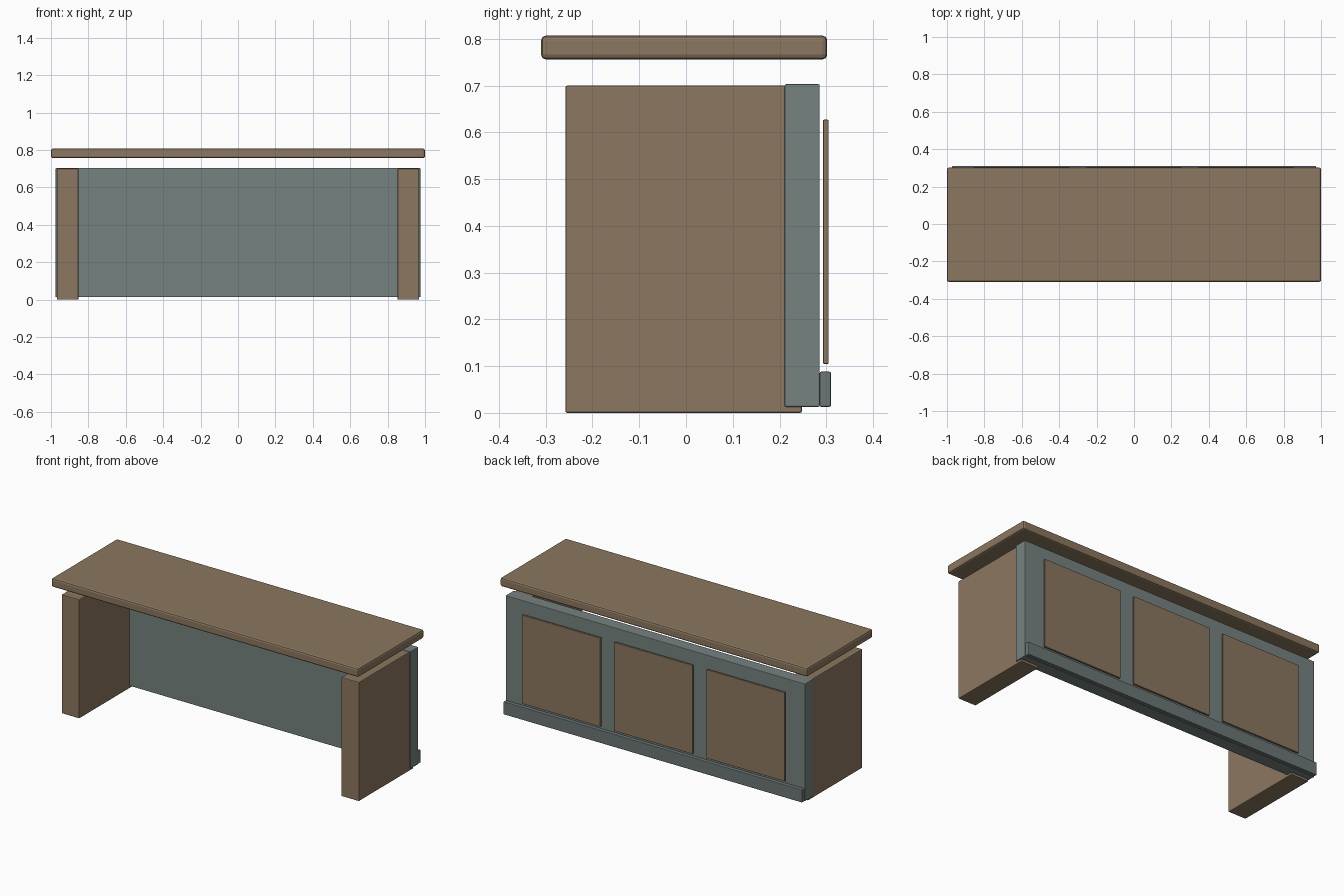
import bpy

if "Cube" in bpy.data.objects:
    bpy.data.objects.remove(bpy.data.objects["Cube"])


def material(name, rgb):
    m = bpy.data.materials.new(name)
    m.diffuse_color = (*rgb, 1)
    m.use_nodes = True
    m.node_tree.nodes["Principled BSDF"].inputs["Base Color"].default_value = m.diffuse_color
    return m


wood = material("wood", (0.26, 0.185, 0.115))
painted = material("painted_panel", (0.18, 0.225, 0.215))
trim = material("dark_trim", (0.15, 0.18, 0.18))


def box(name, x, y, z, mat, bevel, segments=2):
    """Bevelled box from (min, max) ranges on each axis."""
    ranges = (x, y, z)
    bpy.ops.mesh.primitive_cube_add(size=1, location=[(a + b) / 2 for a, b in ranges])
    ob = bpy.context.object
    ob.name = name
    ob.scale = [b - a for a, b in ranges]
    bpy.ops.object.transform_apply(location=False, rotation=False, scale=True)
    ob.data.materials.append(mat)
    mod = ob.modifiers.new("edge_bevel", 'BEVEL')
    mod.width = bevel
    mod.segments = segments
    return ob


# Desk top, floating just above the supports
box("desk_top", (-1, 1), (-0.31, 0.302), (0.756, 0.807), wood, 0.01)

# Two slab legs
for side, s in (("left", -1), ("right", 1)):
    x = sorted((s * 0.853, s * 0.968))
    box(side + "_leg", x, (-0.258, 0.248), (0, 0.70), wood, 0.004)

# Modesty panel behind the legs
box("modesty_panel", (-0.975, 0.975), (0.211, 0.286), (0.013, 0.703), painted, 0.003)

# Three raised panels set slightly off the modesty panel
for i in range(3):
    cx = (i - 1) * 0.6
    box(f"raised_panel_{i + 1}", (cx - 0.255, cx + 0.255), (0.293, 0.305),
        (0.105, 0.627), wood, 0.002)

# Kick board along the bottom of the outside face
box("kick_board", (-0.972, 0.972), (0.286, 0.31), (0.013, 0.088), trim, 0.003)
